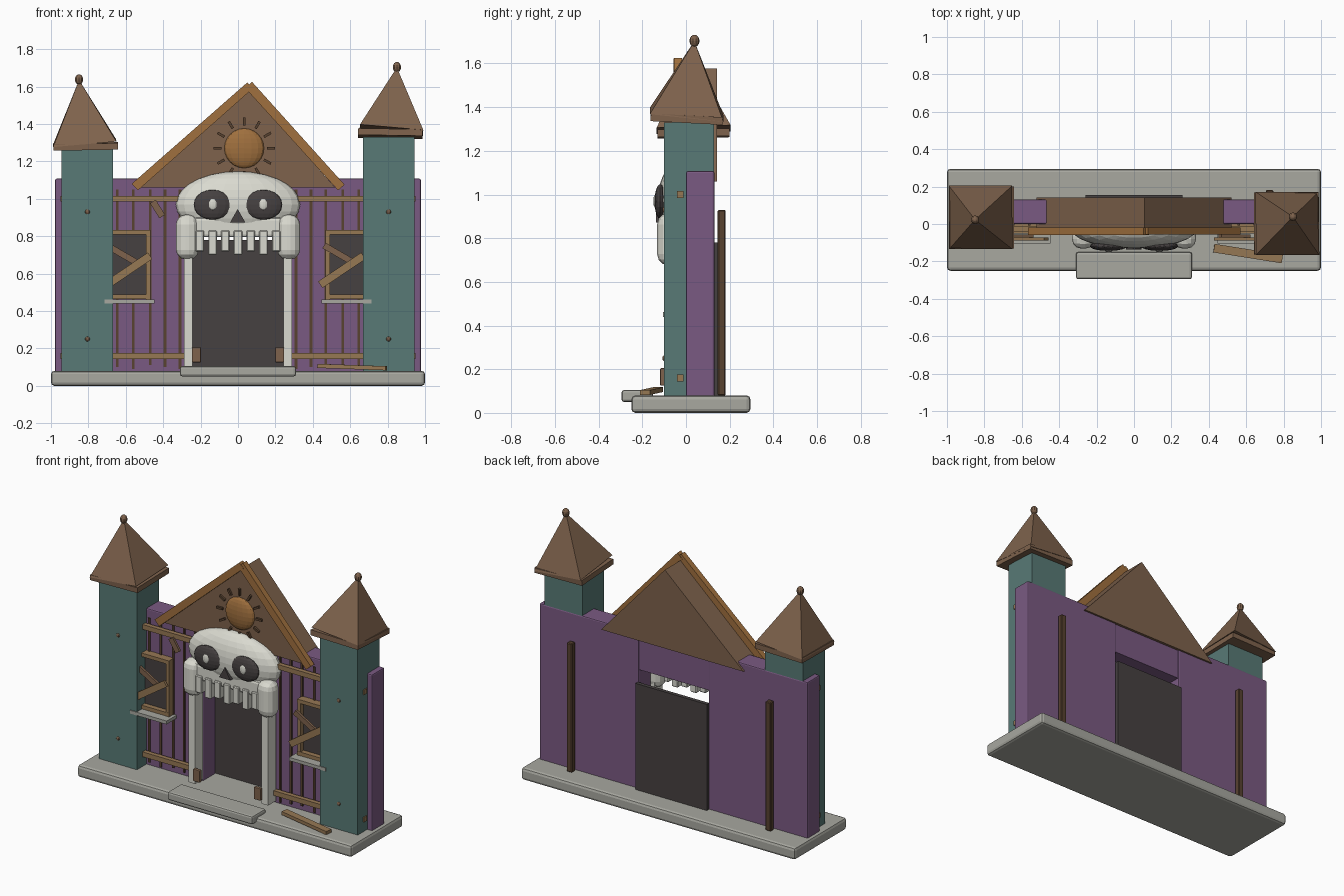
import bpy
import bmesh
import math
from mathutils import Vector, Matrix, Euler

default_cube = bpy.data.objects.get("Cube")
if default_cube:
    bpy.data.objects.remove(default_cube, do_unlink=True)


def material(name, red, green, blue):
    """Flat material from display colour values, stored as linear."""
    linear = [(c / 255 / 1.055 + 0.0521) ** 2.4 for c in (red, green, blue)]
    mat = bpy.data.materials.new(name)
    mat.use_nodes = True
    colour = (*linear, 1)
    mat.diffuse_color = colour
    mat.node_tree.nodes["Principled BSDF"].inputs["Base Color"].default_value = colour
    return mat


STONE = material("grey stone", 168, 168, 160)
BONE = material("pale bone", 218, 218, 208)
PURPLE = material("faded purple", 122, 90, 130)
TEAL = material("dull teal", 88, 122, 118)
ROOF = material("roof brown", 126, 98, 76)
DARK_WOOD = material("dark wood", 88, 66, 48)
ORANGE = material("orange wood", 160, 112, 62)
TAN = material("tan wood", 150, 120, 84)
CHARCOAL = material("charcoal", 70, 65, 65)


def finish(name, bm, mat, matrix=None):
    if matrix is not None:
        bm.transform(matrix)
    bmesh.ops.recalc_face_normals(bm, faces=bm.faces)
    mesh = bpy.data.meshes.new(name)
    bm.to_mesh(mesh)
    bm.free()
    mesh.materials.append(mat)
    obj = bpy.data.objects.new(name, mesh)
    bpy.context.collection.objects.link(obj)
    return obj


def block(name, mat, centre, size, rotation=(0, 0, 0), bevel=0, segments=2):
    bm = bmesh.new()
    bmesh.ops.create_cube(bm, size=1)
    bm.transform(Matrix.Diagonal((*size, 1)))
    if bevel:
        bmesh.ops.bevel(bm, geom=list(bm.edges), offset=bevel, segments=segments,
                        profile=0.5, affect='EDGES')
    turn = Euler([math.radians(a) for a in rotation]).to_matrix().to_4x4()
    return finish(name, bm, mat, Matrix.Translation(centre) @ turn)


def span(name, mat, x, y, z, bevel=0, segments=2):
    """Block given by its (low, high) limits on each axis."""
    limits = (x, y, z)
    return block(name, mat, [(a + b) / 2 for a, b in limits],
                 [abs(b - a) for a, b in limits], bevel=bevel, segments=segments)


def ball(name, mat, centre, radii, u=16, v=10):
    bm = bmesh.new()
    bmesh.ops.create_uvsphere(bm, u_segments=u, v_segments=v, radius=1)
    return finish(name, bm, mat, Matrix.Translation(centre) @ Matrix.Diagonal((*radii, 1)))


def prism(name, mat, outline, y_front, y_back):
    """Extrude an outline of (x, z) points along y."""
    bm = bmesh.new()
    face = bm.faces.new([bm.verts.new((x, y_front, z)) for x, z in outline])
    new = bmesh.ops.extrude_face_region(bm, geom=[face])["geom"]
    moved = [v for v in new if isinstance(v, bmesh.types.BMVert)]
    bmesh.ops.translate(bm, verts=moved, vec=(0, y_back - y_front, 0))
    return finish(name, bm, mat)


def plank(name, mat, start, end, y, thick, height):
    """Board lying in the front plane between two (x, z) points."""
    a, b = Vector(start), Vector(end)
    mid, run = (a + b) / 2, b - a
    tilt = -math.degrees(math.atan2(run.y, run.x))
    return block(name, mat, (mid.x, y, mid.y), (run.length, thick, height), (0, tilt, 0))


# Base and step
span("base_slab", STONE, (-1, 1), (-0.25, 0.295), (0, 0.08), bevel=0.018)
span("front_step", STONE, (-0.31, 0.31), (-0.295, -0.15), (0.05, 0.105), bevel=0.012)

# Wall over the doorway and the door behind it
span("lintel_wall", PURPLE, (-0.26, 0.26), (0.005, 0.125), (0.86, 1.1))
span("door_panel", CHARCOAL, (-0.26, 0.26), (0.13, 0.155), (0.08, 0.78))


def tower(side, height, roof_y, tilt):
    """Tower with a crooked pyramid roof and a finial."""
    label = "left" if side > 0 else "right"
    x = side * 0.805
    span(label + "_tower", TEAL, (x - 0.138, x + 0.138), (-0.1, 0.128), (0.07, height))
    block(label + "_roof_brim", ROOF, (side * 0.815, roof_y, height + 0.018),
          (0.345, 0.33, 0.035), (tilt / 2, side, 0))
    roof_turn = Euler((math.radians(tilt), math.radians(side * 5), 0)).to_matrix().to_4x4()
    place = Matrix.Translation((side * 0.82, roof_y, height + 0.035)) @ roof_turn
    bm = bmesh.new()
    bmesh.ops.create_cone(bm, cap_ends=True, segments=4, radius1=0.24, radius2=0, depth=0.34)
    lift = Matrix.Translation((0, 0, 0.17)) @ Matrix.Rotation(math.pi / 4, 4, 'Z')
    finish(label + "_roof", bm, ROOF, place @ lift)
    ball(label + "_finial", ROOF, place @ Vector((0, 0, 0.342)), (0.023, 0.023, 0.028), 10, 8)
    for z in (0.25, 0.93):
        ball(label + "_tower_bolt", ROOF, (x, -0.1, z), (0.013, 0.008, 0.013), 8, 6)


tower(1, 1.33, 0.003, -6)
tower(-1, 1.262, 0.035, 2)

# Parts repeated on both sides
for side in (1, -1):
    label = "left_" if side > 0 else "right_"
    span(label + "wall", PURPLE, (side * 0.255, side * 0.978), (0, 0.13), (0.07, 1.107), bevel=0.008)
    for i, x in enumerate((0.31, 0.39, 0.47, 0.56, 0.645)):
        span(label + "wall_batten", DARK_WOOD, (side * x - 0.007, side * x + 0.007),
             (-0.008, 0.01), (0.09 + 0.01 * (i % 3), 1.05))
    for z in (0.16, 1.0):
        span(label + "wall_rail", TAN, (side * 0.27, side * 0.95), (-0.042, -0.012),
             (z - 0.016, z + 0.016))
    span(label + "back_post", DARK_WOOD, (side * 0.705, side * 0.745), (0.145, 0.182),
         (0.08, 0.93), bevel=0.005, segments=1)

    # Boarded window
    x = side * 0.58
    span(label + "window_pane", CHARCOAL, (x - 0.1, x + 0.1), (-0.018, 0), (0.47, 0.82))
    for edge in (-1, 1):
        c = x + edge * 0.1
        span(label + "window_stile", TAN, (c - 0.012, c + 0.012), (-0.05, 0), (0.46, 0.83))
        c = 0.648 + edge * 0.172
        span(label + "window_rail", TAN, (x - 0.112, x + 0.112), (-0.052, 0), (c - 0.012, c + 0.012))
    span(label + "window_sill", STONE, (x - 0.133, x + 0.133), (-0.105, 0), (0.44, 0.462))
    shift = -0.02 if side > 0 else 0
    plank(label + "lower_board", TAN, (x - 0.12 + shift, 0.54), (x + 0.11 + shift, 0.695),
          -0.08, 0.016, 0.042)
    plank(label + "upper_board", ROOF, (x - 0.12, 0.75), (x + 0.035, 0.66), -0.064, 0.016, 0.034)

    # Door jamb
    span(label + "door_jamb", BONE, (side * 0.243, side * 0.29), (-0.1, -0.02), (0.1, 0.74))
    c = side * 0.222
    span(label + "jamb_foot", ROOF, (c - 0.024, c + 0.024), (-0.118, -0.095), (0.125, 0.205), bevel=0.004)

    # Skull cheek, eye and pupil
    span(label + "cheek", BONE, (side * 0.21, side * 0.332), (-0.132, -0.015), (0.675, 0.915),
         bevel=0.052, segments=3)
    ball(label + "eye_socket", CHARCOAL, (side * 0.137, -0.118, 0.968), (0.1, 0.026, 0.08))
    ball(label + "pupil", BONE, (side * 0.135, -0.141, 0.97), (0.022, 0.009, 0.03), 10, 8)

# Skull
ball("skull_cranium", BONE, (0, -0.03, 0.97), (0.333, 0.1, 0.176), 24, 14)
span("skull_upper_jaw", BONE, (-0.235, 0.235), (-0.11, -0.02), (0.795, 0.9), bevel=0.015)
prism("skull_nose", CHARCOAL, [(-0.043, 0.872), (0.04, 0.872), (-0.002, 0.945)], -0.137, -0.08)
for i in range(7):
    x = (i - 3) * 0.068
    drop = 0.7 if i % 2 else 0.718
    span("skull_tooth", BONE, (x - 0.023, x + 0.023), (-0.122, -0.075), (drop, 0.83), bevel=0.005, segments=1)

# Gable with barge boards
prism("gable", ROOF, [(-0.52, 1.06), (0.52, 1.06), (0.055, 1.578)], -0.025, 0.142)
prism("right_barge_board", ORANGE, [(0.05, 1.622), (0.08, 1.59), (-0.535, 1.045), (-0.568, 1.08)],
      -0.058, -0.02)
prism("left_barge_board", ORANGE, [(0.075, 1.625), (0.04, 1.59), (0.535, 1.045), (0.57, 1.075)],
      -0.056, -0.018)

# Sun emblem
sun_x, sun_z = 0.033, 1.27
ball("sun_disc", ORANGE, (sun_x, -0.025, sun_z), (0.106, 0.032, 0.106), 16, 12)
for i in range(12):
    turn = i * math.pi / 6
    near, far = [(sun_x + r * math.cos(turn), sun_z + r * math.sin(turn)) for r in (0.122, 0.165)]
    plank("sun_ray", DARK_WOOD, near, far, -0.03, 0.018, 0.014)

# Loose timber
plank("loose_strut", ROOF, (-0.455, 0.985), (-0.405, 0.905), -0.045, 0.016, 0.036)
block("fallen_plank", TAN, (0.61, -0.158, 0.1), (0.37, 0.046, 0.022), (0, 2, -9))
